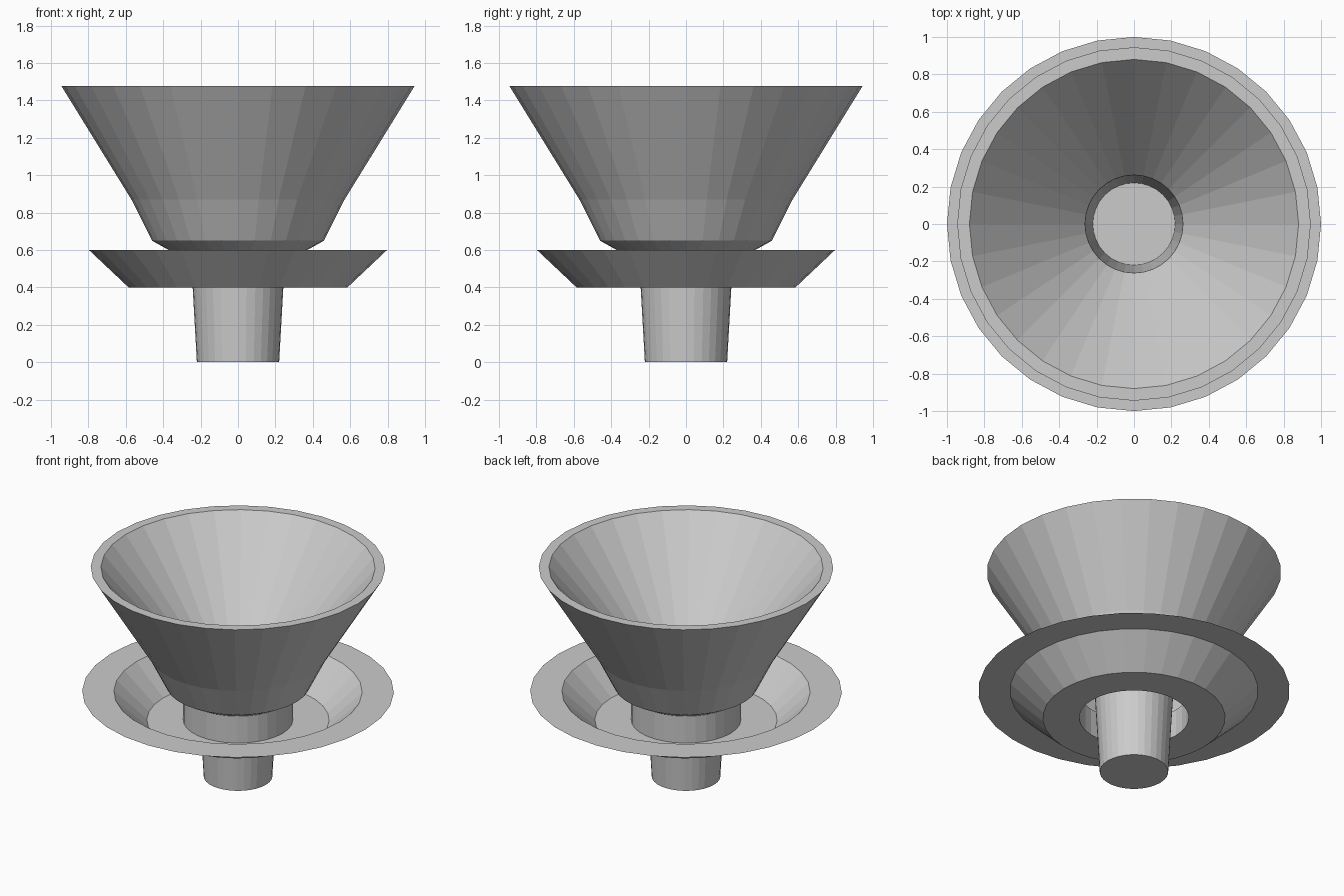
import bpy, bmesh, math

if "Cube" in bpy.data.objects:
    bpy.data.objects.remove(bpy.data.objects["Cube"])

SIDES = 32


def lathe(name, profile):
    """Revolve an (r, z) profile around z; a point with r = 0 closes the centre."""
    bm = bmesh.new()
    rings = []
    for r, z in profile:
        if r == 0:
            rings.append([bm.verts.new((0, 0, z))] * SIDES)
        else:
            rings.append([bm.verts.new((r * math.cos(2 * math.pi * i / SIDES),
                                        r * math.sin(2 * math.pi * i / SIDES), z))
                          for i in range(SIDES)])
    for a, b in zip(rings, rings[1:]):
        for i in range(SIDES):
            j = (i + 1) % SIDES
            corners = dict.fromkeys((a[i], b[i], b[j], a[j]))
            bm.faces.new(list(corners))
    mesh = bpy.data.meshes.new(name)
    bm.to_mesh(mesh)
    bm.free()
    ob = bpy.data.objects.new(name, mesh)
    bpy.context.collection.objects.link(ob)
    return ob


# Inner sheet: closed stem flaring into the bowl lining
lathe("stem_and_bowl_lining", [(0, 0), (0.22, 0), (0.262, 0.75), (0.88, 1.478)])

# Flat rim and outer bowl wall
lathe("bowl_outer_wall", [(0.88, 1.478), (0.945, 1.478), (0.57, 0.87),
                          (0.46, 0.65), (0.352, 0.59)])

# Collar under the bowl and thin dished saucer with flat brim
lathe("collar_and_saucer", [(0.352, 0.59), (0.352, 0.4), (0.585, 0.4),
                            (0.797, 0.6), (1.0, 0.6)])
